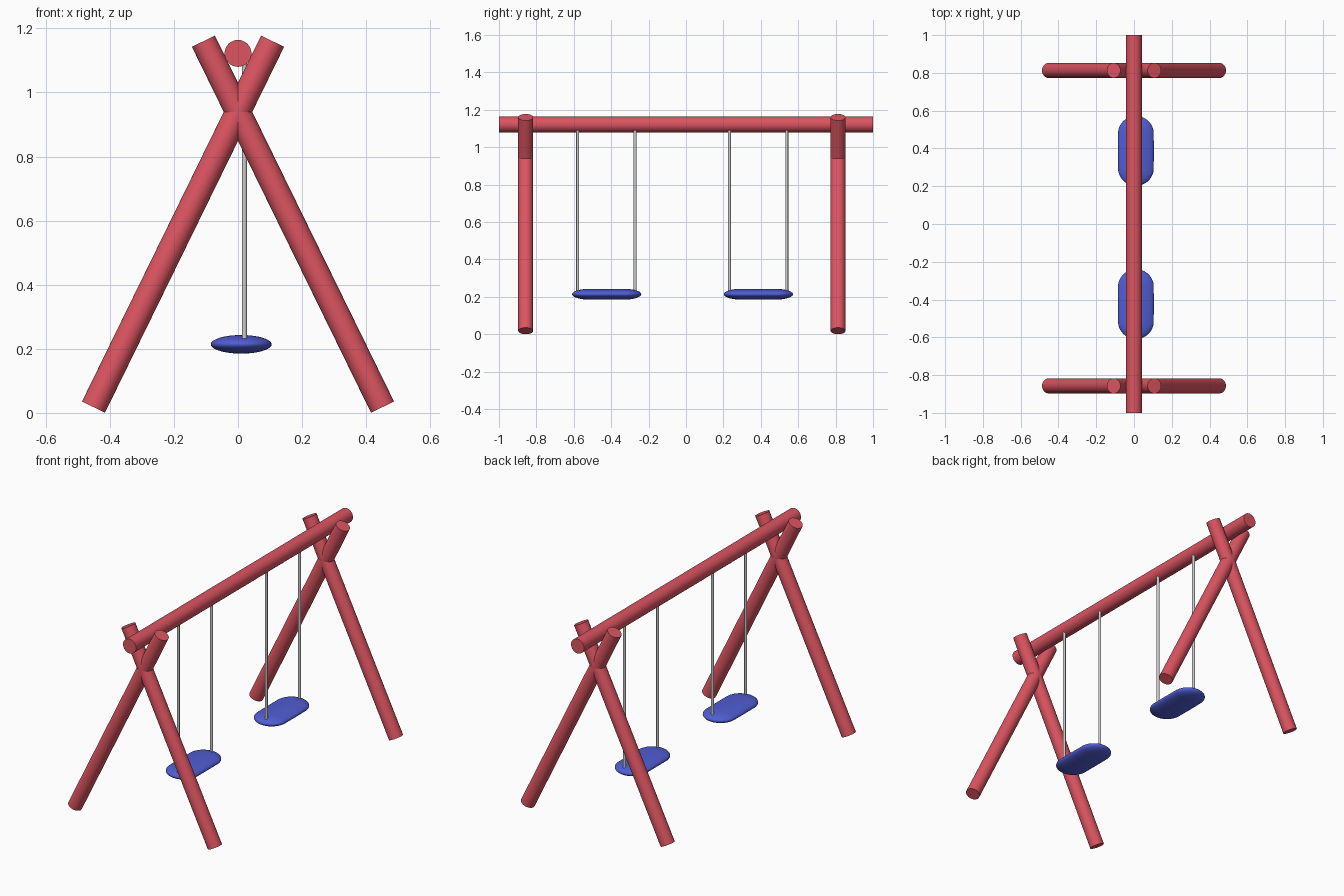
import bpy, bmesh, math
from mathutils import Vector, Matrix

if "Cube" in bpy.data.objects:
    bpy.data.objects.remove(bpy.data.objects["Cube"])


def material(name, color):
    m = bpy.data.materials.new(name)
    m.diffuse_color = (*color, 1)
    m.use_nodes = True
    m.node_tree.nodes["Principled BSDF"].inputs["Base Color"].default_value = m.diffuse_color
    return m


RED = material("red_paint", (0.72, 0.09, 0.12))
BLUE = material("blue_seat", (0.08, 0.11, 0.65))


def rod(name, a, b, radius, sides=32, mat=None):
    """Capped cylinder between two points."""
    a, b = Vector(a), Vector(b)
    d = b - a
    bpy.ops.mesh.primitive_cylinder_add(vertices=sides, radius=radius, depth=d.length)
    ob = bpy.context.object
    ob.name = name
    ob.location = (a + b) / 2
    ob.rotation_euler = d.to_track_quat('Z', 'Y').to_euler()
    if mat:
        ob.data.materials.append(mat)
    bpy.ops.object.shade_smooth_by_angle(angle=math.radians(40))
    return ob


def seat(name, y):
    """Squashed capsule lying along y."""
    radius, straight, thickness = 0.095, 0.09, 0.029
    bm = bmesh.new()
    bmesh.ops.create_uvsphere(bm, u_segments=40, v_segments=24, radius=radius,
                              matrix=Matrix.Rotation(math.pi / 2, 4, 'X'))
    for v in bm.verts:
        if abs(v.co.y) > 1e-4:
            v.co.y += math.copysign(straight, v.co.y)
        v.co.z *= thickness / radius
    me = bpy.data.meshes.new(name)
    bm.to_mesh(me)
    bm.free()
    me.materials.append(BLUE)
    me.shade_smooth()
    ob = bpy.data.objects.new(name, me)
    ob.location = (0.01, y, 0.214)
    bpy.context.collection.objects.link(ob)


# Top beam
rod("top_beam", (0, -1, 1.122), (0, 1, 1.122), 0.042, mat=RED)

# Crossed leg pairs
for end, y in (("front", -0.857), ("back", 0.813)):
    for side, s in (("left", -1), ("right", 1)):
        rod(f"{end}_{side}_leg", (s * 0.451, y, 0.018), (-s * 0.108, y, 1.16), 0.04, mat=RED)

# Swings: a seat on two ropes
for end, y in (("front", -0.424), ("back", 0.387)):
    seat(f"{end}_seat", y)
    for k, dy in enumerate((-0.155, 0.152)):
        rod(f"{end}_rope_{k + 1}", (0.02, y + dy, 0.222), (0.02, y + dy, 1.1), 0.008, 16)
